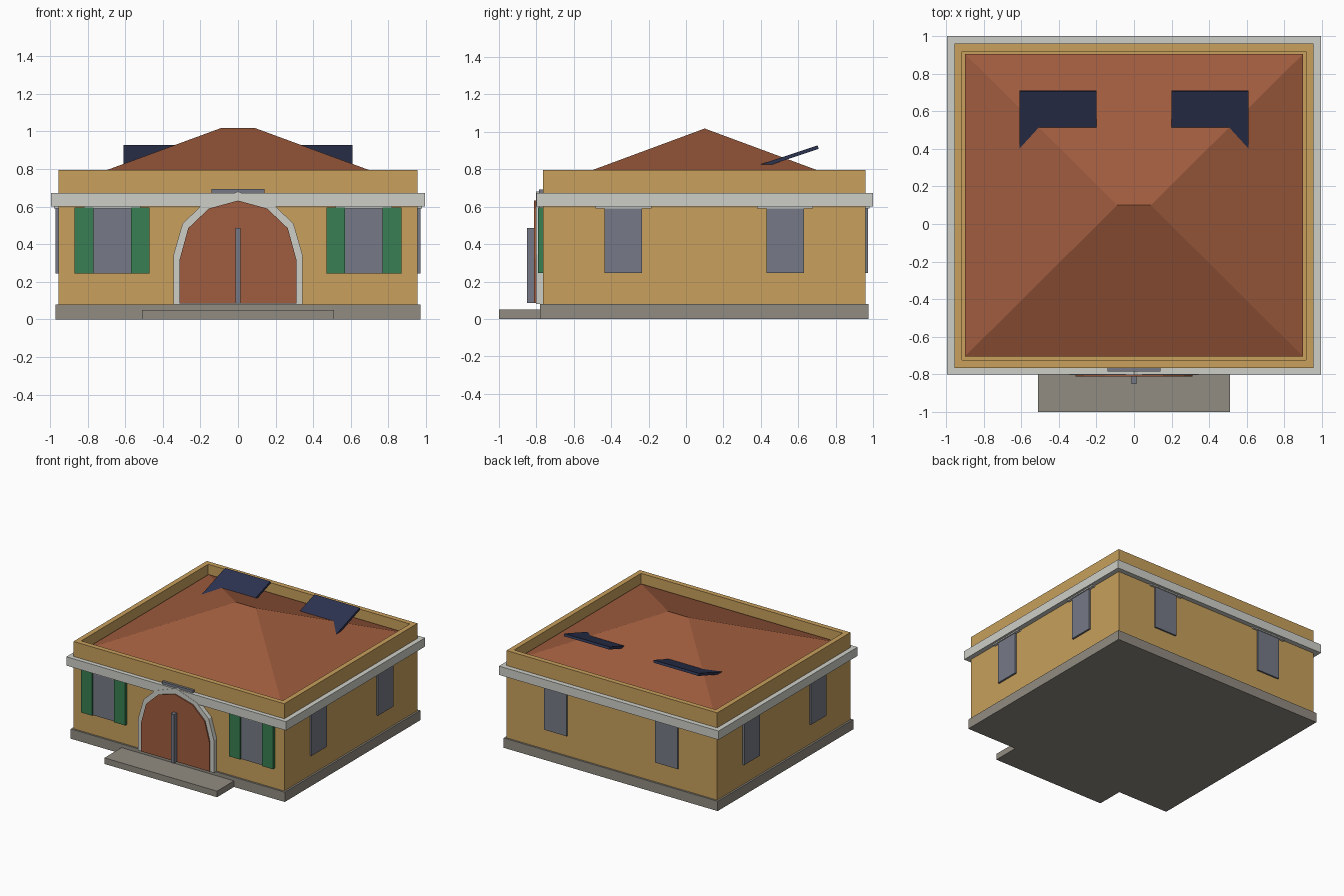
import bpy, bmesh, math
from mathutils import Matrix

if "Cube" in bpy.data.objects:
    bpy.data.objects.remove(bpy.data.objects["Cube"])


def mat(name, r, g, b):
    m = bpy.data.materials.new(name)
    lin = [(c / 255 / 12.92 if c < 11 else ((c / 255 + 0.055) / 1.055) ** 2.4) for c in (r, g, b)]
    m.diffuse_color = (*lin, 1)
    m.use_nodes = True
    m.node_tree.nodes["Principled BSDF"].inputs["Base Color"].default_value = m.diffuse_color
    return m


WALL = mat("sand_plaster", 200, 160, 92)
TRIM = mat("pale_stone", 207, 207, 201)
BASE = mat("grey_stone", 145, 140, 130)
TILE = mat("terracotta", 160, 92, 62)
GLASS = mat("slate_glass", 118, 122, 134)
GREEN = mat("shutter_green", 57, 126, 82)
NAVY = mat("panel_navy", 44, 51, 80)


def finish(bm, name, material):
    bmesh.ops.recalc_face_normals(bm, faces=bm.faces)
    me = bpy.data.meshes.new(name)
    bm.to_mesh(me)
    bm.free()
    me.materials.append(material)
    ob = bpy.data.objects.new(name, me)
    bpy.context.collection.objects.link(ob)
    return ob


def box_bm(x0, x1, y0, y1, z0, z1):
    bm = bmesh.new()
    m = Matrix.Translation(((x0 + x1) / 2, (y0 + y1) / 2, (z0 + z1) / 2)) @ \
        Matrix.Diagonal((abs(x1 - x0), abs(y1 - y0), abs(z1 - z0), 1))
    bmesh.ops.create_cube(bm, size=1, matrix=m)
    return bm


def box(name, material, *dims):
    return finish(box_bm(*dims), name, material)


def plate(name, material, outline, y_front, y_back):
    """Extrude an x/z outline along y."""
    bm = bmesh.new()
    f = bm.faces.new([bm.verts.new((x, y_front, z)) for x, z in outline])
    g = bmesh.ops.extrude_face_region(bm, geom=[f])
    for v in g["geom"]:
        if isinstance(v, bmesh.types.BMVert):
            v.co.y = y_back
    return finish(bm, name, material)


# Plinth and entrance step
box("plinth", BASE, -0.97, 0.97, -0.78, 0.975, 0, 0.08)
box("entrance_step", BASE, -0.51, 0.51, -1.0, -0.78, 0, 0.05)

# Walls with a sunken top that leaves a parapet
bm = box_bm(-0.955, 0.955, -0.765, 0.96, 0.08, 0.795)
top = max(bm.faces, key=lambda f: f.calc_center_median().z)
bmesh.ops.inset_region(bm, faces=[top], thickness=0.058)
g = bmesh.ops.extrude_face_region(bm, geom=[top])
bmesh.ops.translate(bm, vec=(0, 0, -0.09), verts=[v for v in g["geom"] if isinstance(v, bmesh.types.BMVert)])
bmesh.ops.delete(bm, geom=[top], context='FACES')
finish(bm, "walls", WALL)

# Cornice band
box("cornice", TRIM, -0.995, 0.995, -0.8, 1.0, 0.6, 0.672)

# Hip roof with a short ridge
bm = box_bm(-0.9, 0.9, -0.705, 0.905, 0.72, 1.018)
for v in bm.verts:
    if v.co.z > 0.9:
        v.co.x *= 0.1
        v.co.y = 0.1
bmesh.ops.remove_doubles(bm, verts=bm.verts, dist=0.001)
finish(bm, "hip_roof", TILE)

# Windows, shutters, lintels and solar panels, mirrored left and right
for s, side in ((-1, "left"), (1, "right")):
    box(f"front_window_{side}", GLASS, s * 0.57, s * 0.77, -0.777, -0.75, 0.245, 0.595)
    box(f"front_lintel_{side}", TRIM, s * 0.52, s * 0.82, -0.785, -0.75, 0.59, 0.62)
    for n, x in (("inner", 0.47), ("outer", 0.77)):
        box(f"{n}_shutter_{side}", GREEN, s * x, s * (x + 0.1), -0.79, -0.75, 0.245, 0.595)
    box(f"back_window_{side}", GLASS, s * 0.4, s * 0.605, 0.94, 0.973, 0.245, 0.592)
    box(f"back_lintel_{side}", TRIM, s * 0.35, s * 0.655, 0.94, 0.98, 0.59, 0.62)
    for n, y in (("near", -0.335), ("far", 0.53)):
        box(f"{n}_{side}_window", GLASS, s * 0.94, s * 0.97, y - 0.1, y + 0.1, 0.245, 0.592)
        box(f"{n}_{side}_lintel", TRIM, s * 0.94, s * 0.978, y - 0.15, y + 0.15, 0.59, 0.62)
    panel = box(f"solar_panel_{side}", NAVY, -0.205, 0.205, -0.16, 0.16, -0.01, 0.01)
    panel.location = (s * 0.405, 0.555, 0.868)
    panel.rotation_euler.x = math.radians(18.5)

# Arched doorway: stone surround, door leaf, centre bar and plaque
inner = [(0.31, 0.085), (0.31, 0.32), (0.265, 0.485), (0.155, 0.59)]
outer = [(0.343, 0.08), (0.343, 0.345), (0.295, 0.51), (0.19, 0.61)]


def arch(half, peak):
    return half + [(0, peak)] + [(-x, z) for x, z in reversed(half)]


plate("door_surround", TRIM, arch(outer, 0.68), -0.802, -0.76)
plate("door", TILE, arch(inner, 0.632), -0.812, -0.77)
box("door_bar", GLASS, -0.014, 0.014, -0.85, -0.8, 0.085, 0.487)
box("plaque", GLASS, -0.14, 0.14, -0.785, -0.76, 0.62, 0.693)
